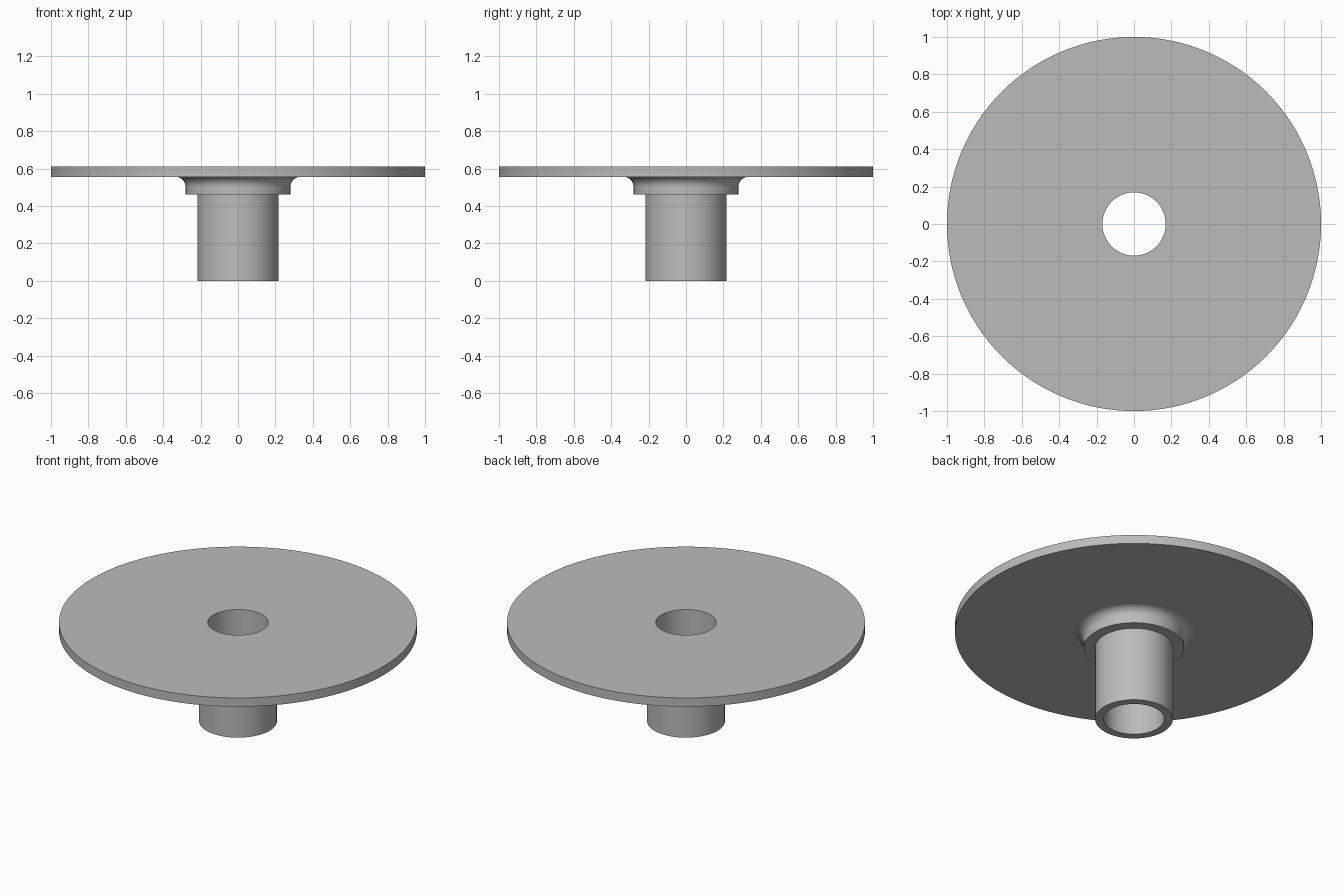
import bpy, bmesh, math

if "Cube" in bpy.data.objects:
    bpy.data.objects.remove(bpy.data.objects["Cube"], do_unlink=True)

SEGMENTS = 128
BORE, TUBE, COLLAR, RIM = 0.169, 0.217, 0.28, 1.0
COLLAR_Z, PLATE_Z, TOP_Z = 0.46, 0.556, 0.61
FILLET, FILLET_STEPS = 0.055, 12

# Material
grey = bpy.data.materials.new("satin grey")
grey.use_nodes = True
grey.diffuse_color = (0.5, 0.5, 0.5, 1)
grey.node_tree.nodes["Principled BSDF"].inputs["Base Color"].default_value = grey.diffuse_color

# Half section: tube, stepped collar with concave fillet, disc
profile = [(BORE, 0), (TUBE, 0), (TUBE, COLLAR_Z), (COLLAR, COLLAR_Z)]
for i in range(FILLET_STEPS + 1):
    a = math.pi / 2 * i / FILLET_STEPS
    profile.append((COLLAR + FILLET * (1 - math.cos(a)),
                    PLATE_Z - FILLET * (1 - math.sin(a))))
profile += [(RIM, PLATE_Z), (RIM, TOP_Z), (BORE, TOP_Z)]

# Revolve the closed section around the vertical axis
bm = bmesh.new()
verts = [bm.verts.new((r, 0, z)) for r, z in profile]
edges = [bm.edges.new((v, verts[(i + 1) % len(verts)])) for i, v in enumerate(verts)]
bmesh.ops.spin(bm, geom=verts + edges, cent=(0, 0, 0), axis=(0, 0, 1),
               angle=math.tau, steps=SEGMENTS, use_merge=True)
bmesh.ops.remove_doubles(bm, verts=bm.verts, dist=1e-5)
bmesh.ops.recalc_face_normals(bm, faces=bm.faces)

mesh = bpy.data.meshes.new("flanged_sleeve")
bm.to_mesh(mesh)
bm.free()
mesh.materials.append(grey)
sleeve = bpy.data.objects.new("flanged_sleeve", mesh)
bpy.context.collection.objects.link(sleeve)

# Smooth round walls, crisp rims, flat disc underside
bpy.ops.object.select_all(action="DESELECT")
sleeve.select_set(True)
bpy.context.view_layer.objects.active = sleeve
bpy.ops.object.shade_smooth_by_angle(angle=math.radians(30))
weighted = sleeve.modifiers.new("flat_face_normals", "WEIGHTED_NORMAL")
weighted.keep_sharp = True
